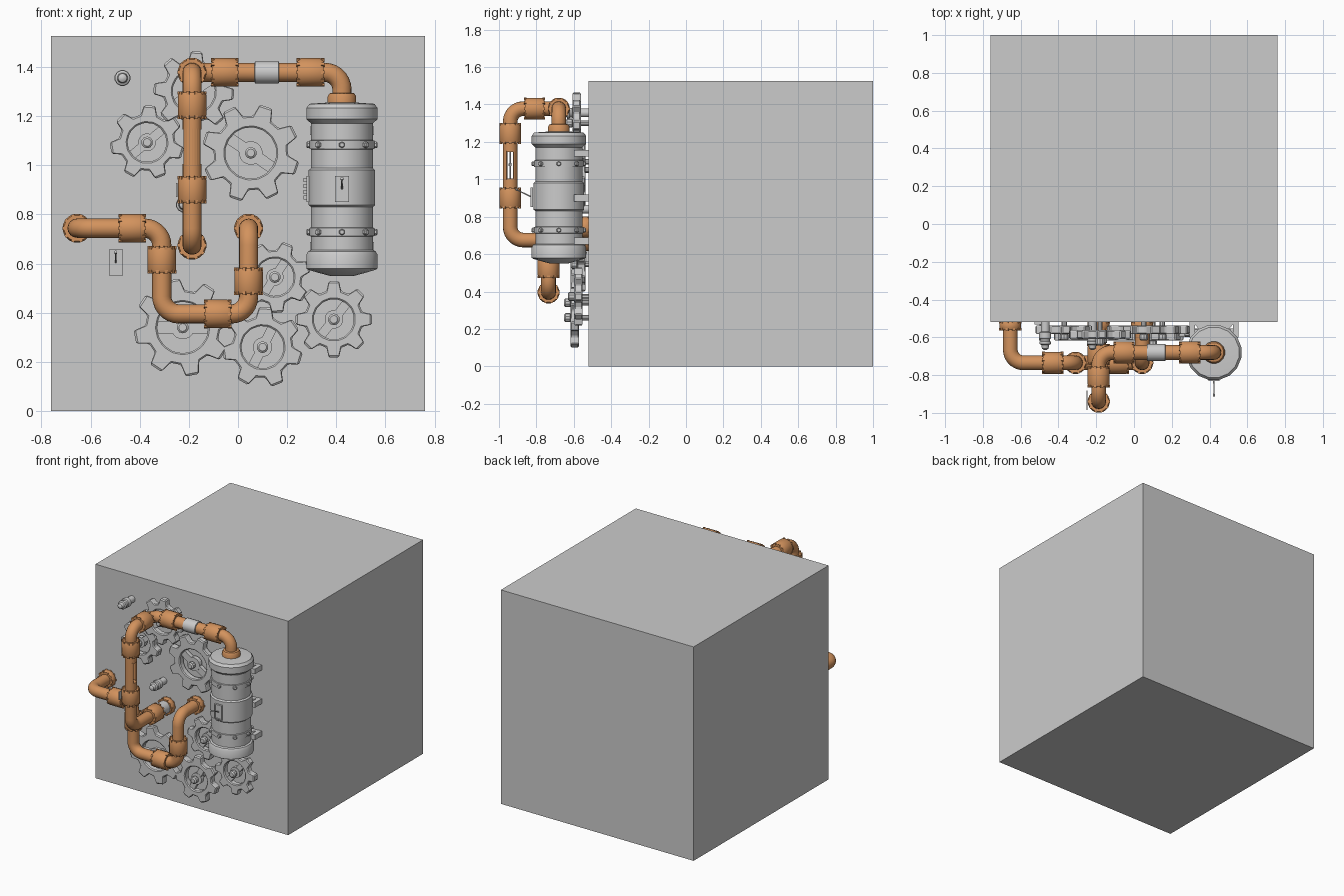
import bpy, bmesh, math
from mathutils import Vector, Matrix

if "Cube" in bpy.data.objects:
    bpy.data.objects.remove(bpy.data.objects["Cube"])

copper = bpy.data.materials.new("copper")
copper.diffuse_color = (0.65, 0.29, 0.11, 1)
copper.use_nodes = True
copper.node_tree.nodes["Principled BSDF"].inputs["Base Color"].default_value = copper.diffuse_color
WALL = -0.52
X, Y, Z = Vector((1, 0, 0)), Vector((0, 1, 0)), Vector((0, 0, 1))


def finish(bm, name, mat=None):
    bmesh.ops.recalc_face_normals(bm, faces=bm.faces)
    me = bpy.data.meshes.new(name)
    bm.to_mesh(me)
    bm.free()
    ob = bpy.data.objects.new(name, me)
    bpy.context.collection.objects.link(ob)
    if mat:
        me.materials.append(mat)
    return ob


def smooth(ob):
    bpy.ops.object.select_all(action='DESELECT')
    ob.select_set(True)
    bpy.context.view_layer.objects.active = ob
    bpy.ops.object.shade_smooth_by_angle(angle=math.radians(32))


def frame(loc, axis):
    return Matrix.Translation(loc) @ axis.to_track_quat('Z', 'Y').to_matrix().to_4x4()


def add_box(bm, size, mat):
    bmesh.ops.create_cube(bm, size=1, matrix=mat @ Matrix.Diagonal((*size, 1)))


def box(name, center, size):
    bm = bmesh.new()
    add_box(bm, size, Matrix.Translation(center))
    return finish(bm, name)


def add_lathe(bm, profile, mat, n=16):
    # profile: (radius, height) pairs along the local z axis, capped at both ends
    rings = [[bm.verts.new(mat @ Vector((r * math.cos(a), r * math.sin(a), h)))
              for a in (2 * math.pi * (i + .5) / n for i in range(n))] for r, h in profile]
    for p, q in zip(rings, rings[1:]):
        for i in range(n):
            j = (i + 1) % n
            bm.faces.new((p[i], p[j], q[j], q[i]))
    bm.faces.new(rings[0])
    bm.faces.new(rings[-1])


def lathe(name, profile, loc, axis=Z, n=16, mat=None):
    bm = bmesh.new()
    add_lathe(bm, profile, frame(Vector(loc), axis), n)
    ob = finish(bm, name, mat)
    smooth(ob)
    return ob


def pipe(name, pts, r=0.039, fillet=0.07):
    # swept tube through the corners, each corner rounded by a quarter bend
    pts = [Vector(p) for p in pts]
    path = [pts[0]]
    for a, b, c in zip(pts, pts[1:], pts[2:]):
        u, v = (a - b).normalized(), (c - b).normalized()
        for k in range(8):
            t = math.pi / 2 * k / 7
            path.append(b + fillet * (u * (1 - math.sin(t)) + v * (1 - math.cos(t))))
    path.append(pts[-1])
    cu = bpy.data.curves.new(name, 'CURVE')
    cu.dimensions = '3D'
    cu.bevel_depth, cu.bevel_resolution, cu.use_fill_caps = r, 6, True
    sp = cu.splines.new('POLY')
    sp.points.add(len(path) - 1)
    for p, co in zip(sp.points, path):
        p.co = (*co, 1)
    cu.materials.append(copper)
    ob = bpy.data.objects.new(name, cu)
    bpy.context.collection.objects.link(ob)
    bpy.ops.object.select_all(action='DESELECT')
    ob.select_set(True)
    bpy.context.view_layer.objects.active = ob
    bpy.ops.object.convert(target='MESH')
    smooth(bpy.context.view_layer.objects.active)


def coupling(name, loc, axis, length=0.104):
    # chamfered sleeve with a ring of small nuts at each end
    h = length / 2
    bm = bmesh.new()
    f = frame(Vector(loc), axis)
    add_lathe(bm, [(.047, -h), (.053, -h), (.059, -h + .012), (.059, h - .012),
                   (.053, h), (.047, h)], f)
    for k in range(10):
        rot = f @ Matrix.Rotation(2 * math.pi * k / 10, 4, 'Z')
        for s in (-1, 1):
            add_box(bm, (.012, .014, .014), rot @ Matrix.Translation((.053, 0, s * (h - .003))))
    smooth(finish(bm, name, copper))


def gear(name, x, z, r, y, teeth, angle, bar_angle):
    # toothed ring with a hollow middle, one bar across and an axle to the wall
    bm = bmesh.new()
    th, rin, step = .045, r * .52, 2 * math.pi / teeth
    prof = []
    for k in range(teeth):
        for off, rad in ((-.32, .76), (-.17, 1), (.17, 1), (.32, .76)):
            prof.append((angle + (k + off) * step, rad * r))
    n = len(prof)
    rows = []
    for rad_fn, yy in ((0, y - th / 2), (0, y + th / 2), (1, y + th / 2), (1, y - th / 2)):
        rows.append([bm.verts.new((x + (rin if rad_fn else rr) * math.cos(a), yy,
                                   z + (rin if rad_fn else rr) * math.sin(a))) for a, rr in prof])
    for p, q in zip(rows, rows[1:] + rows[:1]):
        for i in range(n):
            bm.faces.new((p[i], p[(i + 1) % n], q[(i + 1) % n], q[i]))
    ob = finish(bm, name)
    bev = ob.modifiers.new("edge", 'BEVEL')
    bev.width, bev.segments, bev.limit_method = .006, 1, 'ANGLE'
    bm = bmesh.new()
    m = Matrix.Translation((x, y, z)) @ Matrix.Rotation(-bar_angle, 4, 'Y')
    add_box(bm, (rin * 2.05, th * .6, r * .24), m)
    add_lathe(bm, [(r * .24, -th * .35), (r * .24, th * .35)], frame(Vector((x, y, z)), -Y))
    finish(bm, name + "_bar")
    lathe(name + "_axle", [(.015, 0), (.015, -.6 + WALL + 1.17), (.024, .06 - y + WALL - .03),
                           (.024, .06 - y + WALL - .005), (.016, .06 - y + WALL)][0:1]
          + [(.015, WALL - y + .02), (.024, WALL - y + .025), (.024, WALL - y + .05),
             (.016, WALL - y + .057)], (x, WALL, z), -Y, 10)


# Housing block
box("housing", (0, .24, .7625), (1.52, 1.52, 1.525))

# Tank with caps, bands, bolts and wall brackets
TX, TY = .423, -.68
lathe("tank", [(.05, .55), (.1, .563), (.14, .575), (.148, .58), (.148, .635), (.14, .65), (.128, .655),
               (.128, .71), (.134, .712), (.134, .745), (.128, .747), (.128, .83), (.138, .838),
               (.138, .98), (.128, .988), (.128, 1.065), (.134, 1.067), (.134, 1.1), (.128, 1.102),
               (.128, 1.17), (.148, 1.188), (.148, 1.232), (.135, 1.25), (.06, 1.255)], (TX, TY, 0))
bm = bmesh.new()
for z in (.728, 1.083):
    for k in range(8):
        d = Vector((math.cos(k * math.pi / 4), math.sin(k * math.pi / 4), 0))
        add_lathe(bm, [(.013, 0), (.013, .016), (.009, .02)], frame(Vector((TX, TY, z)) + d * .125, d), 6)
finish(bm, "tank_bolts")
for i, z in enumerate((.67, .9, 1.14)):
    bm = bmesh.new()
    lo, hi = z - .015, z + .015
    pts = [(-.11, WALL), (.11, WALL), (.06, WALL - .06), (-.06, WALL - .06)]
    a, b = ([bm.verts.new((TX + px, py, h)) for px, py in pts] for h in (lo, hi))
    bm.faces.new(a)
    bm.faces.new(b)
    for k in range(4):
        bm.faces.new((a[k], a[k - 1], b[k - 1], b[k]))
    finish(bm, f"tank_bracket_{i}")
    for s in (-1, 1):
        box(f"tank_foot_{i}_{s}", (TX + s * .115, WALL - .04, z), (.03, .08, .035))


def switch(name, loc, axis, lever=True):
    # framed plate with a slot and a tilted lever; local z points outward
    bm = bmesh.new()
    f = frame(Vector(loc), axis)
    add_box(bm, (.05, .1, .006), f)
    for s in (-1, 1):
        add_box(bm, (.007, .104, .014), f @ Matrix.Translation((s * .025, 0, .002)))
        add_box(bm, (.057, .007, .014), f @ Matrix.Translation((0, s * .049, .002)))
        add_box(bm, (.004, .07, .01), f @ Matrix.Translation((s * .008, 0, .002)))
    if lever:
        m = f @ Matrix.Rotation(-.45 if axis.y else 0, 4, 'X')
        add_lathe(bm, [(.004, 0), (.003, .085), (.006, .088), (.006, .1)], m, 8)
    else:
        for k in range(4):
            add_box(bm, (.03, .016, .02), f @ Matrix.Translation((0, -.036 + k * .024, .01)))
    finish(bm, name)


switch("tank_switch", (TX, TY - .142, .904), -Y)
switch("tank_side_knobs", (TX - .136, TY, .904), -X, False)
switch("wall_switch", (-.497, WALL - .004, .604), -Y)
box("pipe_side_plate", (-.249, -.933, .9), (.006, .104, .057))

# Upper pipe: tank top to wall, with a slotted sight section in the vertical run
PX, PY, PZ = -.187, -.94, 1.378
pipe("upper_pipe", [(TX, TY, 1.25), (TX, TY, PZ), (PX, TY, PZ), (PX, PY, PZ), (PX, PY, 1.145)])
pipe("upper_pipe_return", [(PX, PY, 1.005), (PX, PY, .675), (PX, WALL, .675)])
for s, side in ((-1, "front"), (1, "back")):
    bm = bmesh.new()
    arc = [(rad * math.sin(t), s * rad * math.cos(t)) for rad, ts in
           ((.039, range(-4, 5)), (.032, range(4, -5, -1))) for t in (k * .27 for k in ts)]
    face = bm.faces.new([bm.verts.new((PX + u, PY + v, 1.0)) for u, v in arc])
    ext = bmesh.ops.extrude_face_region(bm, geom=[face])
    bmesh.ops.translate(bm, vec=(0, 0, .15), verts=[v for v in ext['geom'] if isinstance(v, bmesh.types.BMVert)])
    finish(bm, f"sight_shell_{side}", copper)
lathe("sight_rod", [(.005, .99), (.005, 1.07), (.009, 1.072), (.009, 1.085), (.005, 1.087), (.005, 1.16)],
      (PX, PY, 0), n=8)
lathe("tank_nozzle", [(.059, 1.245), (.059, 1.28), (.052, 1.292), (.045, 1.295)], (TX, TY, 0), mat=copper)
lathe("sight_glass_top", [(.041, .068), (.046, .07), (.046, .165), (.041, .167)], (0, TY, PZ), X)
lathe("sight_glass_low", [(.042, -.63), (.045, -.628), (.045, -.56), (.042, -.558)], (PX, 0, .675), Y)

# Lower pipe: wall to wall, looping down in a U
LY = -.735
pipe("lower_pipe", [(-.655, WALL, .744), (-.655, LY, .744), (-.31, LY, .744), (-.31, LY, .395),
                    (.043, LY, .395), (.043, LY, .744), (.043, WALL, .744)])

# Couplings and wall flanges
for i, (loc, axis) in enumerate([
        ((.295, TY, PZ), X), ((-.053, TY, PZ), X), ((PX, -.81, PZ), Y), ((PX, PY, 1.245), Z),
        ((PX, PY, .9), Z), ((PX, -.69, .675), Y), ((-.43, LY, .744), X), ((-.31, LY, .615), Z),
        ((-.083, LY, .395), X), ((.043, LY, .528), Z)]):
    coupling(f"coupling_{i}", loc, axis)
for i, (x, z) in enumerate([(-.655, .744), (.043, .744), (PX, .675)]):
    coupling(f"wall_flange_{i}", (x, WALL - .018, z), Y, .045)

# Gears: x, z, radius, depth, teeth, turn, bar angle
for i, g in enumerate([(-.37, 1.093, .152, -.56, 7, 1.5, .7), (-.18, 1.30, .165, -.585, 8, 1.5, .6),
                       (.052, 1.05, .2, -.56, 8, 1.25, -.6), (-.225, .34, .2, -.595, 8, .2, 0),
                       (.1, .26, .165, -.595, 7, 1.5, 1.1), (.39, .373, .157, -.575, 8, .0, .9),
                       (.15, .545, .147, -.56, 7, 1.2, 1.0)]):
    gear(f"gear_{i}", *g)

# Small wall lamps
for i, (x, z) in enumerate([(-.47, 1.355), (-.22, .84)]):
    lathe(f"lamp_{i}", [(.024, 0), (.024, .05), (.033, .055), (.033, .085), (.026, .09), (.026, .1),
                        (.031, .103), (.031, .115), (.022, .12), (.018, .14), (.008, .146)], (x, WALL, z), -Y, 12)
